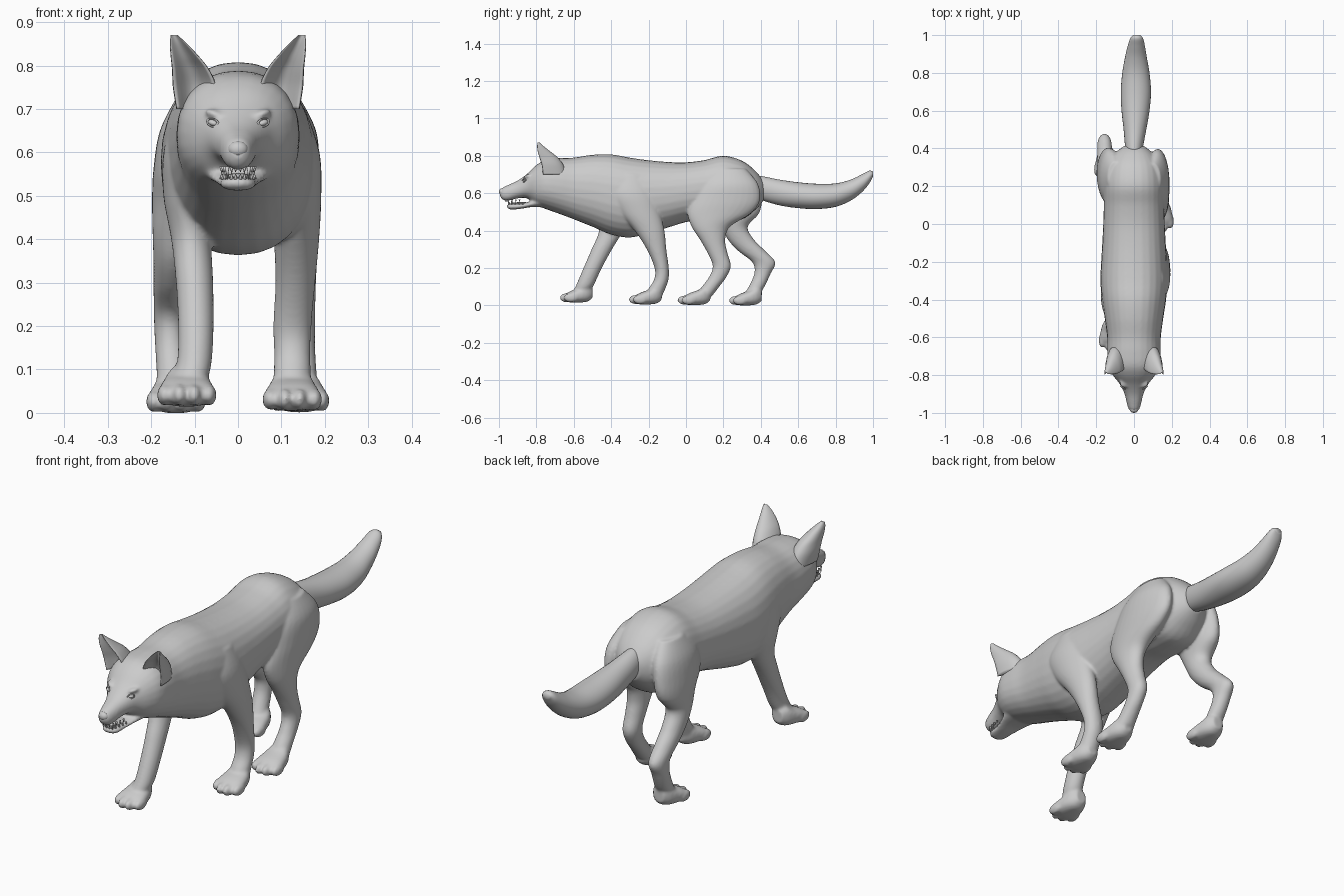
import bpy, bmesh, math
from mathutils import Vector, Matrix

SIDES, STEPS = 28, 5


def spline(rows):
    """Catmull-Rom interpolation of every column of a station table."""
    out = []
    for i in range(len(rows) - 1):
        p0, p1, p2 = rows[max(i - 1, 0)], rows[i], rows[i + 1]
        p3 = rows[min(i + 2, len(rows) - 1)]
        for s in range(STEPS):
            t = s / STEPS
            out.append([0.5 * (2 * b + (c - a) * t + (2 * a - 5 * b + 4 * c - d) * t * t
                               + (3 * b - a - 3 * c + d) * t ** 3)
                        for a, b, c, d in zip(p0, p1, p2, p3)])
    return out + [list(rows[-1])]


def loft(bm, rows, axis, power=2.0, dent=0.0):
    """Rows: (position on axis, low, high, x centre, half width); axis is 'y' or 'z'."""
    rings = []
    for pos, lo, hi, x, hw in spline(rows):
        ring = []
        for k in range(SIDES):
            a = 2 * math.pi * k / SIDES
            u, v = [math.copysign(abs(w) ** (2 / power), w) for w in (math.cos(a), math.sin(a))]
            if v < 0:
                v *= 1 - dent * abs(v)
            d = (lo + hi) / 2 + v * (hi - lo) / 2
            ring.append(bm.verts.new((x + u * hw, pos, d) if axis == 'y' else (x + u * hw, d, pos)))
        rings.append(ring)
    faces = [bm.faces.new(rings[0]), bm.faces.new(rings[-1])]
    for r, q in zip(rings, rings[1:]):
        for k in range(SIDES):
            j = (k + 1) % SIDES
            faces.append(bm.faces.new((r[k], r[j], q[j], q[k])))
    bmesh.ops.recalc_face_normals(bm, faces=faces)


def ball(bm, loc, scale, rot=Matrix()):
    m = Matrix.Translation(loc) @ rot @ Matrix.Diagonal((*scale, 1))
    bmesh.ops.create_uvsphere(bm, u_segments=16, v_segments=10, radius=1, matrix=m)


def finish(bm, name, mirror=False):
    me = bpy.data.meshes.new(name)
    bm.to_mesh(me)
    bm.free()
    for p in me.polygons:
        p.use_smooth = True
    ob = bpy.data.objects.new(name, me)
    bpy.context.collection.objects.link(ob)
    if mirror:
        ob.modifiers.new("mirror", 'MIRROR')
    return ob


def paw(bm, x, toe, lift):
    """Foot pad with four toes, toe tips at y = toe."""
    loft(bm, [(toe + .025, lift + .008, lift + .04, x, .045),
              (toe + .06, lift, lift + .062, x, .064),
              (toe + .11, lift, lift + .08, x, .058),
              (toe + .15, lift + .006, lift + .10, x, .045),
              (toe + .175, lift + .025, lift + .085, x, .025)], 'y', 2.4)
    for i, back in zip((-1.5, -.5, .5, 1.5), (.022, .0, .0, .022)):
        ball(bm, (x + i * .034, toe + .038 + back, lift + .026), (.018, .04, .025))


# torso, neck and skull
bm = bmesh.new()
loft(bm, [(y, b, t, 0, w) for y, t, b, w in [
    (-.995, .612, .585, .014), (-.98, .63, .565, .028), (-.95, .644, .56, .038),
    (-.9, .667, .572, .05), (-.85, .703, .572, .074), (-.8, .75, .535, .112),
    (-.75, .778, .515, .136), (-.68, .787, .49, .142), (-.6, .79, .46, .142),
    (-.5, .805, .42, .155), (-.4, .807, .378, .17), (-.3, .79, .363, .178),
    (-.2, .776, .385, .174), (-.1, .767, .415, .168), (0, .765, .445, .163),
    (.1, .777, .46, .16), (.2, .80, .455, .16), (.3, .773, .46, .148),
    (.37, .72, .51, .105), (.415, .665, .56, .05)]], 'y', 2.2)
# lower jaw
loft(bm, [(-.957, .522, .538, 0, .018), (-.935, .512, .543, 0, .038), (-.88, .517, .545, 0, .046),
          (-.83, .525, .558, 0, .06), (-.77, .525, .60, 0, .08)], 'y', 2.4)
# brow ridges
for s in (-1, 1):
    ball(bm, (s * .05, -.838, .686), (.028, .03, .012), Matrix.Rotation(-s * .35, 4, 'Y'))

# front legs: planted one on +x, forward one on -x
loft(bm, [(.70, -.37, -.22, .12, .035), (.60, -.41, -.17, .13, .058), (.50, -.36, -.14, .135, .057),
          (.40, -.275, -.115, .135, .052), (.30, -.21, -.105, .132, .046), (.20, -.168, -.092, .125, .044),
          (.14, -.17, -.093, .125, .042), (.09, -.20, -.11, .125, .043), (.045, -.225, -.13, .125, .045)], 'z')
paw(bm, .125, -.305, .005)
loft(bm, [(.70, -.48, -.32, -.11, .035), (.60, -.51, -.28, -.118, .054), (.50, -.48, -.29, -.118, .054),
          (.40, -.465, -.335, -.108, .046), (.30, -.505, -.395, -.10, .043), (.20, -.548, -.45, -.097, .041),
          (.12, -.582, -.487, -.10, .04), (.08, -.60, -.51, -.11, .042), (.045, -.61, -.53, -.115, .045)], 'z')
paw(bm, -.118, -.675, .015)

# hind legs: forward one on +x, trailing one on -x
loft(bm, [(.73, .15, .32, .10, .04), (.65, .08, .385, .12, .06), (.56, .03, .395, .128, .06),
          (.49, .008, .345, .132, .055), (.42, .03, .235, .135, .05), (.35, .075, .21, .137, .045),
          (.28, .115, .222, .138, .041), (.21, .143, .24, .14, .038), (.15, .122, .215, .142, .036),
          (.10, .085, .178, .142, .039), (.05, .05, .14, .142, .043)], 'z')
paw(bm, .142, -.045, .002)
loft(bm, [(.73, .17, .33, -.10, .04), (.65, .11, .39, -.12, .06), (.56, .11, .405, -.135, .06),
          (.49, .155, .39, -.142, .056), (.42, .19, .33, -.147, .05), (.35, .225, .365, -.15, .045),
          (.29, .28, .425, -.153, .042), (.23, .355, .478, -.156, .038), (.17, .365, .453, -.156, .036),
          (.10, .335, .42, -.15, .038), (.05, .305, .385, -.145, .043)], 'z')
paw(bm, -.143, .23, 0)

# fuse torso and limbs into one smooth skin
body = finish(bm, "body")
rm = body.modifiers.new("fuse", 'REMESH')
rm.mode, rm.voxel_size, rm.use_smooth_shade = 'VOXEL', .0065, True
sm = body.modifiers.new("soften", 'SMOOTH')
sm.factor, sm.iterations = .5, 7

# tail
bm = bmesh.new()
loft(bm, [(.34, .60, .70, 0, .035), (.40, .565, .692, 0, .046), (.5, .535, .672, .005, .06),
          (.6, .52, .658, .008, .074), (.7, .515, .65, .01, .08), (.8, .527, .652, .01, .072),
          (.88, .56, .672, .01, .058), (.94, .605, .70, .012, .046), (.98, .652, .72, .014, .035),
          (1.0, .69, .715, .015, .02)], 'y')
finish(bm, "tail")

# cupped ears
bm = bmesh.new()
loft(bm, [(.70, -.85, -.64, .10, .042), (.75, -.85, -.655, .10, .05), (.79, -.85, -.685, .109, .043),
          (.82, -.84, -.722, .122, .033), (.85, -.82, -.76, .137, .02), (.87, -.80, -.782, .147, .008)],
     'z', 2.0, 1.3)
finish(bm, "ears", True)

# eyes with lids
bm = bmesh.new()
turn = Matrix.Rotation(.55, 4, 'Z') @ Matrix.Rotation(-.3, 4, 'Y')
ball(bm, (.058, -.862, .668), (.013, .009, .007), turn)
finish(bm, "eyes", True)
bpy.ops.mesh.primitive_torus_add(major_segments=24, minor_segments=8, major_radius=.015, minor_radius=.003)
lids = bpy.context.object
lids.name = "eyelids"
lids.data.transform(Matrix.Translation((.058, -.866, .668)) @ turn @ Matrix.Diagonal((1, 1, .6, 1))
                    @ Matrix.Rotation(math.pi / 2, 4, 'X'))
lids.modifiers.new("mirror", 'MIRROR')
for p in lids.data.polygons:
    p.use_smooth = True

# nose pad
bm = bmesh.new()
ball(bm, (0, -.982, .607), (.023, .018, .019))
finish(bm, "nose")

# tongue
bm = bmesh.new()
ball(bm, (0, -.88, .545), (.028, .06, .007))
finish(bm, "tongue")

# teeth: canines are the longer pair, cones point down above and up below
bm = bmesh.new()
for x, y, h in [(.006, -.966, .012), (.016, -.962, .014), (.027, -.95, .03),
                (.033, -.93, .014), (.037, -.91, .014), (.041, -.89, .014)]:
    for z, flip, dy in ((.567 - h / 2, math.pi, 0), (.538 + h / 2, 0, .018)):
        bmesh.ops.create_cone(bm, cap_ends=True, segments=8, radius1=.005, radius2=.0008, depth=h,
                              matrix=Matrix.Translation((x * .92, y + dy, z)) @ Matrix.Rotation(flip, 4, 'X'))
finish(bm, "teeth", True)
